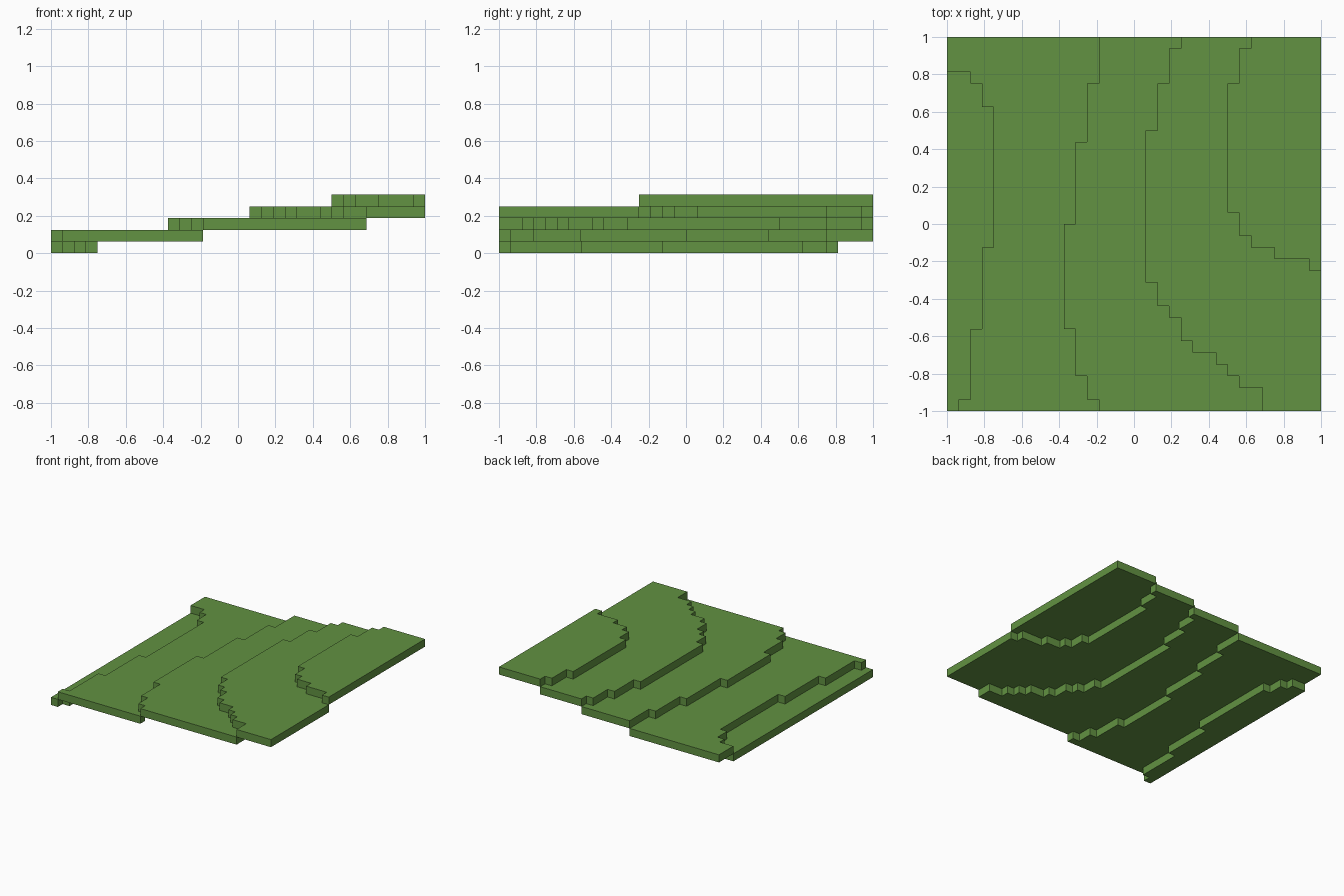
import bpy
import bmesh

cube = bpy.data.objects.get("Cube")
if cube:
    bpy.data.objects.remove(cube, do_unlink=True)

CELL = 1 / 16   # plan grid and slab thickness
EDGE = 16       # half width of the plan in cells

grass = bpy.data.materials.new("grass_green")
grass.use_nodes = True
colour = (0.122, 0.287, 0.054, 1)
grass.diffuse_color = colour
bsdf = next(n for n in grass.node_tree.nodes if n.type == 'BSDF_PRINCIPLED')
bsdf.inputs["Base Color"].default_value = colour
bsdf.inputs["Roughness"].default_value = 0.9

# Stepped contour lines, front to back: (x, y where this run ends), in cells
west = [(-EDGE, EDGE)]
lowest = [(-15, -15), (-14, -9), (-13, -2), (-12, 10), (-13, 12), (-14, 13), (-16, 16)]
lower = [(-3, -15), (-4, -13), (-5, -9), (-6, 0), (-5, 7), (-4, 12), (-3, 16)]
upper = [(11, -14), (9, -13), (8, -12), (7, -11), (5, -10), (4, -8), (3, -7),
         (2, -5), (1, 8), (2, 12), (3, 15), (4, 16)]
highest = [(16, -4), (15, -3), (12, -2), (10, -1), (9, 1), (8, 12), (9, 15), (10, 16)]
east = [(EDGE, EDGE)]


def staircase(steps, start, end):
    """Corner points of a contour clipped to the rows start..end."""
    points, y = [], -EDGE
    for x, y_end in steps:
        low, high = max(y, start), min(y_end, end)
        if low < high:
            points += [(x, low), (x, high)]
        y = y_end
    return points


def terrace(name, level, left, right, start=-EDGE, end=EDGE):
    """A flat slab filling the plan between two contours."""
    outline = staircase(right, start, end) + staircase(left, start, end)[::-1]
    bm = bmesh.new()
    base = bm.faces.new([bm.verts.new((x * CELL, y * CELL, level * CELL)) for x, y in outline])
    top = bmesh.ops.extrude_face_region(bm, geom=[base], use_keep_orig=True)
    verts = [v for v in top["geom"] if isinstance(v, bmesh.types.BMVert)]
    bmesh.ops.translate(bm, verts=verts, vec=(0, 0, CELL))
    bmesh.ops.recalc_face_normals(bm, faces=bm.faces)
    mesh = bpy.data.meshes.new(name)
    bm.to_mesh(mesh)
    bm.free()
    mesh.materials.append(grass)
    obj = bpy.data.objects.new(name, mesh)
    bpy.context.collection.objects.link(obj)


# Terraces rising from left edge to right edge
terrace("lowest_terrace", 0, west, lowest, end=13)
terrace("lower_terrace", 1, lowest, lower)
terrace("middle_terrace", 2, lower, upper)
terrace("upper_terrace", 3, upper, highest)
terrace("highest_terrace", 4, highest, east, start=-4)
